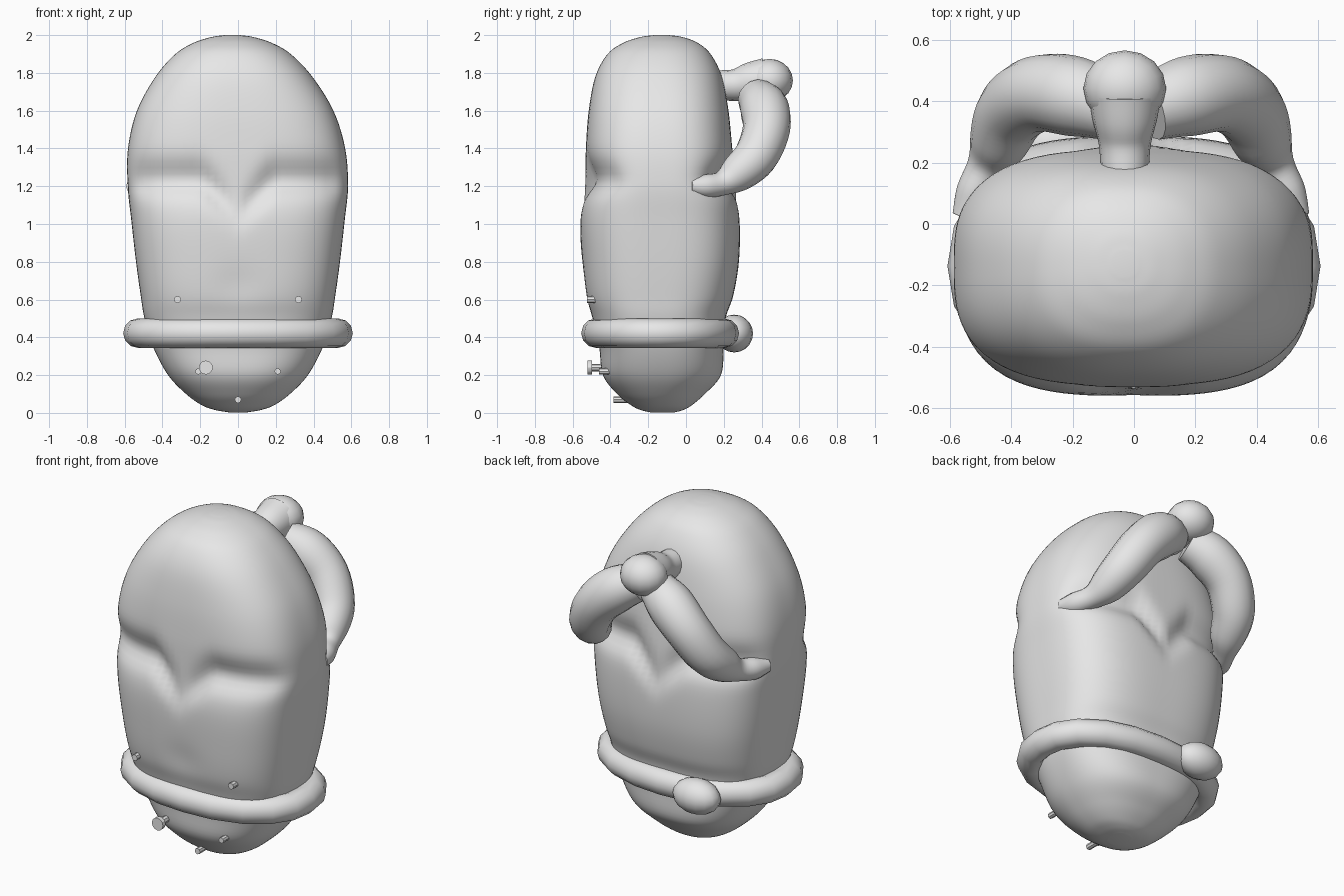
import bpy, bmesh, math
from mathutils import Vector

if "Cube" in bpy.data.objects:
    bpy.data.objects.remove(bpy.data.objects["Cube"])

grey = bpy.data.materials.new("plain grey")
grey.use_nodes = True
COLOUR = (0.8, 0.8, 0.8, 1)
grey.diffuse_color = COLOUR
grey.node_tree.nodes["Principled BSDF"].inputs["Base Color"].default_value = COLOUR


def add_object(name, bm, sharp=60):
    bmesh.ops.recalc_face_normals(bm, faces=bm.faces)
    mesh = bpy.data.meshes.new(name)
    bm.to_mesh(mesh)
    bm.free()
    mesh.materials.append(grey)
    ob = bpy.data.objects.new(name, mesh)
    bpy.context.collection.objects.link(ob)
    bpy.ops.object.select_all(action='DESELECT')
    ob.select_set(True)
    bpy.context.view_layer.objects.active = ob
    bpy.ops.object.shade_smooth_by_angle(angle=math.radians(sharp))


def smooth_path(points, steps):
    """Catmull-Rom samples through tuples of any length."""
    pts = [Vector(p) for p in points]
    pts = [pts[0] * 2 - pts[1]] + pts + [pts[-1] * 2 - pts[-2]]
    out = []
    for a, b, c, d in zip(pts, pts[1:], pts[2:], pts[3:]):
        for i in range(steps):
            t = i / steps
            out.append(0.5 * (2 * b + (c - a) * t + (2 * a - 5 * b + 4 * c - d) * t**2
                              + (3 * b - a - 3 * c + d) * t**3))
    return out + [pts[-2]]


def loft(name, rings, closed=False):
    bm = bmesh.new()
    loops = [[bm.verts.new(p) for p in ring] for ring in rings]
    pairs = list(zip(loops, loops[1:])) + ([(loops[-1], loops[0])] if closed else [])
    for a, b in pairs:
        for i in range(len(a)):
            j = (i + 1) % len(a)
            bm.faces.new((a[i], a[j], b[j], b[i]))
    if not closed:
        bm.faces.new(loops[0])
        bm.faces.new(loops[-1])
    add_object(name, bm)


def super_point(angle, half_x, half_y, power):
    c, s = math.cos(angle), math.sin(angle)
    k = (abs(c)**power + abs(s)**power)**(-1 / power)
    return half_x * c * k, half_y * s * k


def tube(name, points, sides=16, steps=5):
    """Round tube through (x, y, z, radius) points."""
    path = smooth_path(points, steps)
    rings = []
    for i, p in enumerate(path):
        tangent = (path[min(i + 1, len(path) - 1)] - path[max(i - 1, 0)]).to_3d().normalized()
        u = tangent.orthogonal() if not rings else side - tangent * side.dot(tangent)
        side = u.normalized()
        v = tangent.cross(side)
        rings.append([p.to_3d() + p.w * (side * math.cos(a) + v * math.sin(a))
                      for a in (math.tau * k / sides for k in range(sides))])
    loft(name, rings)


def ball(name, centre, size):
    bm = bmesh.new()
    bmesh.ops.create_uvsphere(bm, u_segments=16, v_segments=10, radius=1)
    for v in bm.verts:
        v.co = Vector(centre) + Vector(a * b for a, b in zip(v.co, size))
    add_object(name, bm)


# Body sections: height, half width, front y, back y
sections = [(.003, .05, -.19, -.06), (.015, .12, -.24, -.015), (.04, .19, -.29, .03),
            (.1, .275, -.365, .1), (.2, .37, -.44, .185), (.35, .45, -.46, .2),
            (.5, .495, -.495, .21), (.62, .515, -.53, .25), (.8, .54, -.55, .28),
            (1.02, .565, -.56, .285), (1.2, .583, -.535, .265), (1.4, .575, -.53, .245),
            (1.6, .52, -.515, .225), (1.78, .415, -.48, .19), (1.9, .305, -.415, .13),
            (1.96, .205, -.33, .06), (1.99, .11, -.24, -.02), (2, .04, -.17, -.09)]
rings = []
for z, half_x, front, back in smooth_path(sections, 6):
    power = 2.2 + .9 * math.sin(math.pi * min(max(z / 2, 0), 1))
    lean = -.03 * max(0, z - 1.2) / .8
    ring = []
    for k in range(96):
        x, y = super_point(math.tau * k / 96, half_x, (back - front) / 2, power)
        # Fold that runs up and outwards from a pinch on front and back
        spread = min(abs(x) / .18, 1)
        fold_z = 1.04 + .19 * spread
        facing = min(abs(y) / .3, 1)**2
        width = .07 if z < fold_z else .1
        fold = (.018 + .037 * spread) * facing * math.exp(-((z - fold_z) / width)**2)
        y -= math.copysign(fold, y)
        # Shallow hollow low on the front
        if y < 0:
            y += .01 * math.exp(-((z - .68) / .1)**2 - (x / .12)**2)
        ring.append((x + lean, y + (front + back) / 2, z))
    rings.append(ring)
loft("body", rings)

# Belt around the lower body, with its rear knob
rings = []
for k in range(20):
    a = math.tau * k / 20
    x, y = super_point(a, .53, .34, 2.25)
    out = Vector((x / .53, y / .34, 0)).normalized()
    rings.append([Vector((x, y - .137, .422)) + .078 * (out * math.cos(b) + Vector((0, 0, math.sin(b))))
                  for b in (math.tau * m / 12 for m in range(12))])
loft("belt", rings, closed=True)
ball("belt_knob", (-.25, .255, .42), (.145, .1, .1))

# Rear bow: stem, knot and two drooping arms
tube("bow_stem", [(-.03, .17, 1.735, .078), (-.03, .26, 1.735, .085), (-.03, .34, 1.75, .105),
                  (-.03, .42, 1.76, .118)])
ball("bow_knot", (-.03, .442, 1.76), (.135, .124, .114))
for name, s in (("left", 1), ("right", -1)):
    arm = [(.06, .375, 1.67, .105), (.18, .415, 1.61, .13), (.3, .425, 1.5, .125),
           (.385, .37, 1.36, .117), (.43, .27, 1.265, .098), (.47, .19, 1.215, .065),
           (.51, .1, 1.2, .062), (.545, .02, 1.2, .04)]
    tube(name + "_bow_arm", [(s * x - .01, y, z, r) for x, y, z, r in arm])


# Small pegs on the front
def peg(name, x, z, radius, front, back, sides=8):
    bm = bmesh.new()
    bmesh.ops.create_cone(bm, cap_ends=True, segments=sides, radius1=radius, radius2=radius,
                          depth=back - front)
    for v in bm.verts:
        v.co = Vector((x + v.co.x, (front + back) / 2 + v.co.z, z + v.co.y))
    add_object(name, bm, 30)


for name, s in (("left", 1), ("right", -1)):
    peg(name + "_upper_peg", s * .32, .6, .019, -.525, -.44)
    peg(name + "_lower_peg", s * .21, .22, .017, -.46, -.36)
peg("bottom_peg", 0, .07, .018, -.385, -.3)
peg("button_shaft", -.17, .24, .02, -.51, -.38)
peg("button_head", -.17, .24, .037, -.522, -.497, 12)
